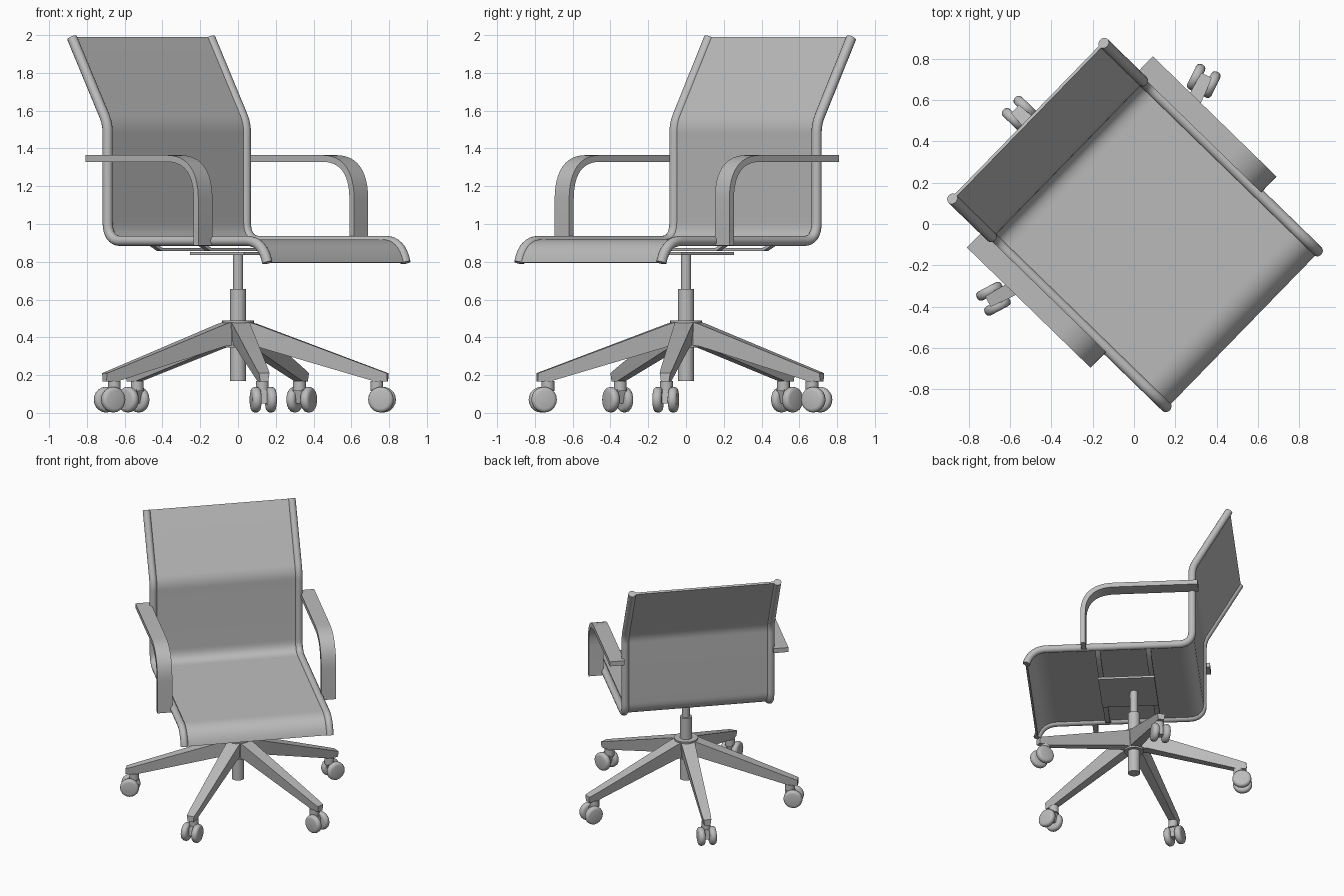
import bpy, bmesh
from math import cos, sin, pi, radians
from mathutils import Vector, Matrix

if "Cube" in bpy.data.objects:
    bpy.data.objects.remove(bpy.data.objects["Cube"], do_unlink=True)

grey = bpy.data.materials.new("plain grey")
grey.use_nodes = True
COLOUR = (0.5, 0.5, 0.5, 1)
grey.diffuse_color = COLOUR
grey.node_tree.nodes["Principled BSDF"].inputs["Base Color"].default_value = COLOUR

TURN = radians(45.8)      # the chair's upper part is swivelled on its base


def finish(name, bm, matrix):
    """Turn a bmesh into a placed, shaded object."""
    bmesh.ops.recalc_face_normals(bm, faces=bm.faces)
    bm.transform(matrix)
    mesh = bpy.data.meshes.new(name)
    bm.to_mesh(mesh)
    bm.free()
    for poly in mesh.polygons:
        poly.use_smooth = True
    mesh.set_sharp_from_angle(angle=radians(35))
    mesh.materials.append(grey)
    obj = bpy.data.objects.new(name, mesh)
    bpy.context.collection.objects.link(obj)
    return obj


def loft(name, rings, angle):
    """Skin a list of equal rings and cap both ends."""
    bm = bmesh.new()
    loops = [[bm.verts.new(p) for p in ring] for ring in rings]
    n = len(loops[0])
    for a, b in zip(loops, loops[1:]):
        for i in range(n):
            j = (i + 1) % n
            bm.faces.new((a[i], a[j], b[j], b[i]))
    bm.faces.new(loops[0])
    bm.faces.new(loops[-1])
    return finish(name, bm, Matrix.Rotation(angle, 4, 'Z'))


def soften(points, lengths, steps=8):
    """Round each inner corner of a path, starting the given length before it."""
    pts = [Vector(p) for p in points]
    path = [pts[0]]
    for a, b, c, r in zip(pts, pts[1:], pts[2:], lengths):
        start = b + (a - b).normalized() * r
        end = b + (c - b).normalized() * r
        for k in range(steps + 1):
            t = k / steps
            path.append(start * (1 - t) ** 2 + b * 2 * t * (1 - t) + end * t * t)
    return path + [pts[-1]]


def sweep(name, path, section, angle=TURN):
    """Carry a section (across, normal) along a path in the y-z plane."""
    rings = []
    for i, p in enumerate(path):
        t = (path[min(i + 1, len(path) - 1)] - path[max(i - 1, 0)]).normalized()
        normal = Vector((-t.y, t.x))
        rings.append([(s, p.x + normal.x * h, p.y + normal.y * h) for s, h in section])
    return loft(name, rings, angle)


def rect(x0, x1, thick):
    h = thick / 2
    return [(x0, -h), (x1, -h), (x1, h), (x0, h)]


def circle(x, r, n=14):
    return [(x + r * cos(2 * pi * i / n), r * sin(2 * pi * i / n)) for i in range(n)]


def cylinder(name, r_low, r_high, z_low, z_high, x=0, angle=0, n=24):
    rings = [[(x + r * cos(2 * pi * i / n), r * sin(2 * pi * i / n), z) for i in range(n)]
             for r, z in ((r_low, z_low), (r_high, z_high))]
    return loft(name, rings, angle)


# Seat and back: one sheet slung between two bent tubes
shell = soften([(0.715, 1.985), (0.452, 1.53), (0.452, 0.91), (-0.69, 0.91), (-0.727, 0.795)],
               [0.05, 0.1, 0.11])
sweep("seat_sheet", shell, rect(-0.52, 0.52, 0.016))
for side, x in (("right", -0.525), ("left", 0.525)):
    sweep(side + "_frame_tube", shell, circle(x, 0.027))

# Armrests: flat bars bent down at the front
arm = soften([(0.5, 1.347), (-0.317, 1.347), (-0.317, 0.885)], [0.22], 12)
for side, sign in (("right", -1), ("left", 1)):
    sweep(side + "_armrest", arm, rect(sign * 0.538, sign * 0.645, 0.035))

# Cross bars and mounting plate below the seat
bar = [Vector(p) for p in ((-0.52, 0.9), (-0.45, 0.865), (0.45, 0.865), (0.52, 0.9))]
for place, y in (("rear", 0.14), ("front", -0.22)):
    sweep(place + "_cross_bar", bar, rect(y - 0.018, y + 0.018, 0.018), TURN + pi / 2)
sweep("mounting_plate", [Vector((-0.24, 0.843)), Vector((0.16, 0.843))], rect(-0.2, 0.2, 0.016))

# Central column
cylinder("gas_rod", 0.027, 0.027, 0.64, 0.84)
cylinder("column_sleeve", 0.043, 0.043, 0.47, 0.655)
cylinder("hub", 0.068, 0.085, 0.345, 0.49)
cylinder("lower_tube", 0.043, 0.043, 0.17, 0.36)


def wheel(name, offset, angle):
    bm = bmesh.new()
    bmesh.ops.create_cone(bm, cap_ends=True, segments=20, radius1=0.068, radius2=0.068, depth=0.048)
    rim = [e for e in bm.edges if abs(e.verts[0].co.z - e.verts[1].co.z) < 0.001]
    bmesh.ops.bevel(bm, geom=rim, offset=0.02, segments=3, profile=0.5, affect='EDGES')
    finish(name, bm, Matrix.Rotation(angle, 4, 'Z') @ Matrix.Translation((0.77, offset, 0.07))
           @ Matrix.Rotation(pi / 2, 4, 'X'))


# Five tapered legs, each with a twin-wheel caster
stations = [(0.04, 0.36, 0.488, 0.05), (0.1, 0.352, 0.47, 0.048),
            (0.74, 0.165, 0.232, 0.032), (0.8, 0.165, 0.21, 0.028)]
for k in range(5):
    angle = radians(64 + 72 * k)
    tag = "_" + str(k + 1)
    rings = [[(r, -w * 0.75, low), (r, w * 0.75, low), (r, w, high), (r, -w, high)]
             for r, low, high, w in stations]
    loft("leg" + tag, rings, angle)
    cylinder("caster_stem" + tag, 0.034, 0.034, 0.115, 0.17, 0.742, angle, 16)
    loft("caster_axle" + tag, [[(x, y, z) for x, z in ((0.74, 0.05), (0.79, 0.05), (0.78, 0.12), (0.72, 0.125))]
                               for y in (-0.03, 0.03)], angle)
    for side, offset in (("a", -0.041), ("b", 0.041)):
        wheel("caster_wheel" + tag + side, offset, angle)
